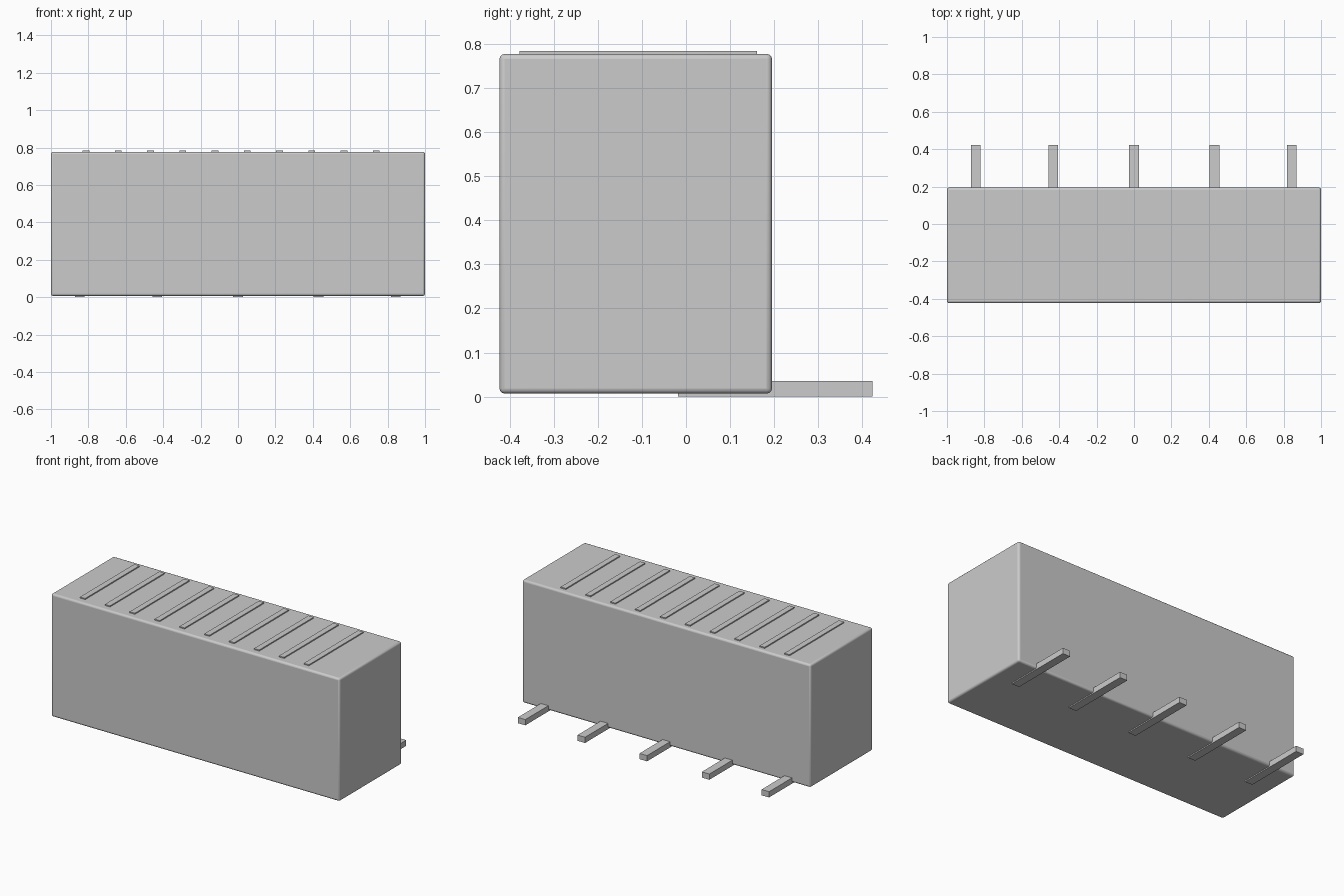
import bpy

if "Cube" in bpy.data.objects:
    bpy.data.objects.remove(bpy.data.objects["Cube"])


def box(name, x, y, z, bevel=0.0):
    """Box from (min, max) ranges, with optional rounded edges."""
    bpy.ops.mesh.primitive_cube_add(size=1, location=[sum(r) / 2 for r in (x, y, z)])
    ob = bpy.context.object
    ob.name = name
    ob.scale = [r[1] - r[0] for r in (x, y, z)]
    bpy.ops.object.transform_apply(location=False, rotation=False, scale=True)
    if bevel:
        mod = ob.modifiers.new("rounded_edges", "BEVEL")
        mod.width = bevel
        mod.segments = 3
        bpy.ops.object.shade_smooth_by_angle()
    return ob


# Main housing
box("housing", (-1, 1), (-0.423, 0.195), (0.007, 0.777), 0.012)

# Raised ribs on the top
for i in range(10):
    cx = -0.813 + i * 0.1724
    box(f"top_rib_{i + 1}", (cx - 0.018, cx + 0.018), (-0.378, 0.161), (0.765, 0.784))

# Flat pins reaching out of the back at the base
for i, cx in enumerate((-0.846, -0.432, 0, 0.43, 0.844)):
    box(f"pin_{i + 1}", (cx - 0.026, cx + 0.026), (-0.018, 0.423), (0, 0.036))
